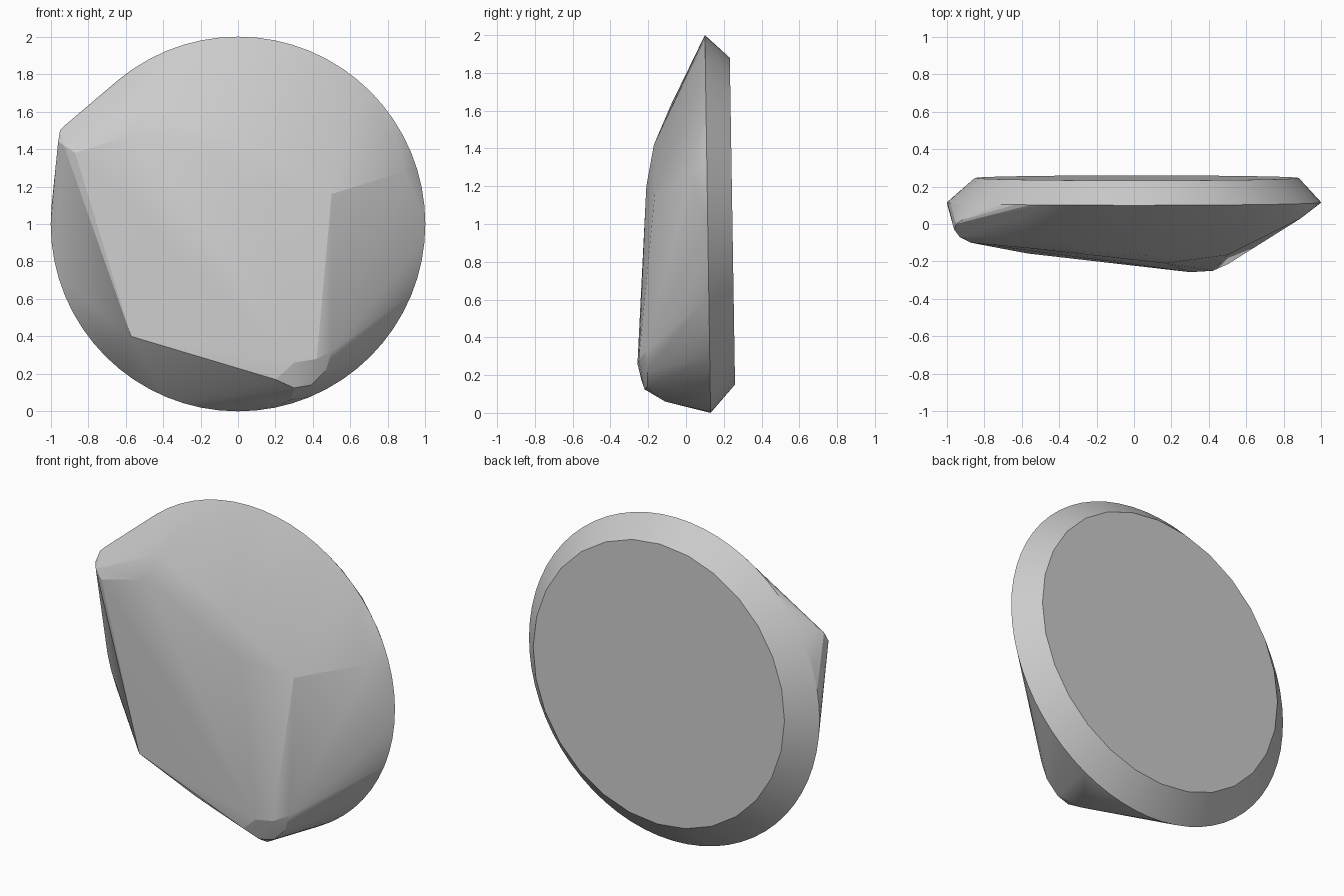
import bpy, bmesh
from math import sin, cos, tau, radians

cube = bpy.data.objects.get("Cube")
if cube:
    bpy.data.objects.remove(cube)


def ring(radius, sides, y, tilt, x=0.0, z=1.0):
    """Points of an upright circle, leaning by tilt in depth per unit of height."""
    pts = []
    for i in range(sides):
        a = tau * i / sides
        h = z + radius * sin(a)
        pts.append((x + radius * cos(a), y + tilt * h, h))
    return pts


# Round rim and the smaller flat back
points = ring(1.0, 64, 0.13, -0.015) + ring(0.865, 28, 0.262, -0.016, 0.015, 1.015)

# Chipped front: upper corner knob, broad flat, lower corner knob
points += [
    (-0.96, -0.03, 1.44), (-0.95, 0.0, 1.50), (-0.87, -0.10, 1.38), (-0.92, 0.02, 1.53), (-0.93, -0.07, 1.42),
    (-0.62, 0.03, 1.72), (-0.49, -0.08, 1.63), (-0.55, -0.13, 1.48),
    (0.07, -0.17, 1.42), (0.17, -0.21, 1.20), (0.50, -0.165, 1.16), (0.89, 0.03, 1.28),
    (-0.57, -0.157, 0.40),
    (0.30, -0.257, 0.26), (0.42, -0.25, 0.28), (0.20, -0.235, 0.17), (0.30, -0.22, 0.125),
    (0.39, -0.205, 0.14), (0.50, -0.215, 0.32), (0.47, -0.205, 0.22), (0.28, -0.11, 0.06),
]

# Wrap the points in a convex shell
bm = bmesh.new()
for p in points:
    bm.verts.new(p)
bmesh.ops.convex_hull(bm, input=bm.verts[:])
bmesh.ops.delete(bm, geom=[v for v in bm.verts if not v.link_faces], context="VERTS")
bmesh.ops.dissolve_limit(bm, angle_limit=radians(0.5), verts=bm.verts[:], edges=bm.edges[:])
bmesh.ops.recalc_face_normals(bm, faces=bm.faces[:])
mesh = bpy.data.meshes.new("chipped_stone_disc")
bm.to_mesh(mesh)
bm.free()

# Plain grey stone
grey = bpy.data.materials.new("stone_grey")
grey.use_nodes = True
colour = (0.6, 0.6, 0.6, 1.0)
grey.diffuse_color = colour
grey.node_tree.nodes["Principled BSDF"].inputs["Base Color"].default_value = colour
mesh.materials.append(grey)

stone = bpy.data.objects.new("chipped_stone_disc", mesh)
bpy.context.collection.objects.link(stone)
bpy.context.view_layer.objects.active = stone
stone.select_set(True)
bpy.ops.object.shade_smooth_by_angle(angle=radians(12))
